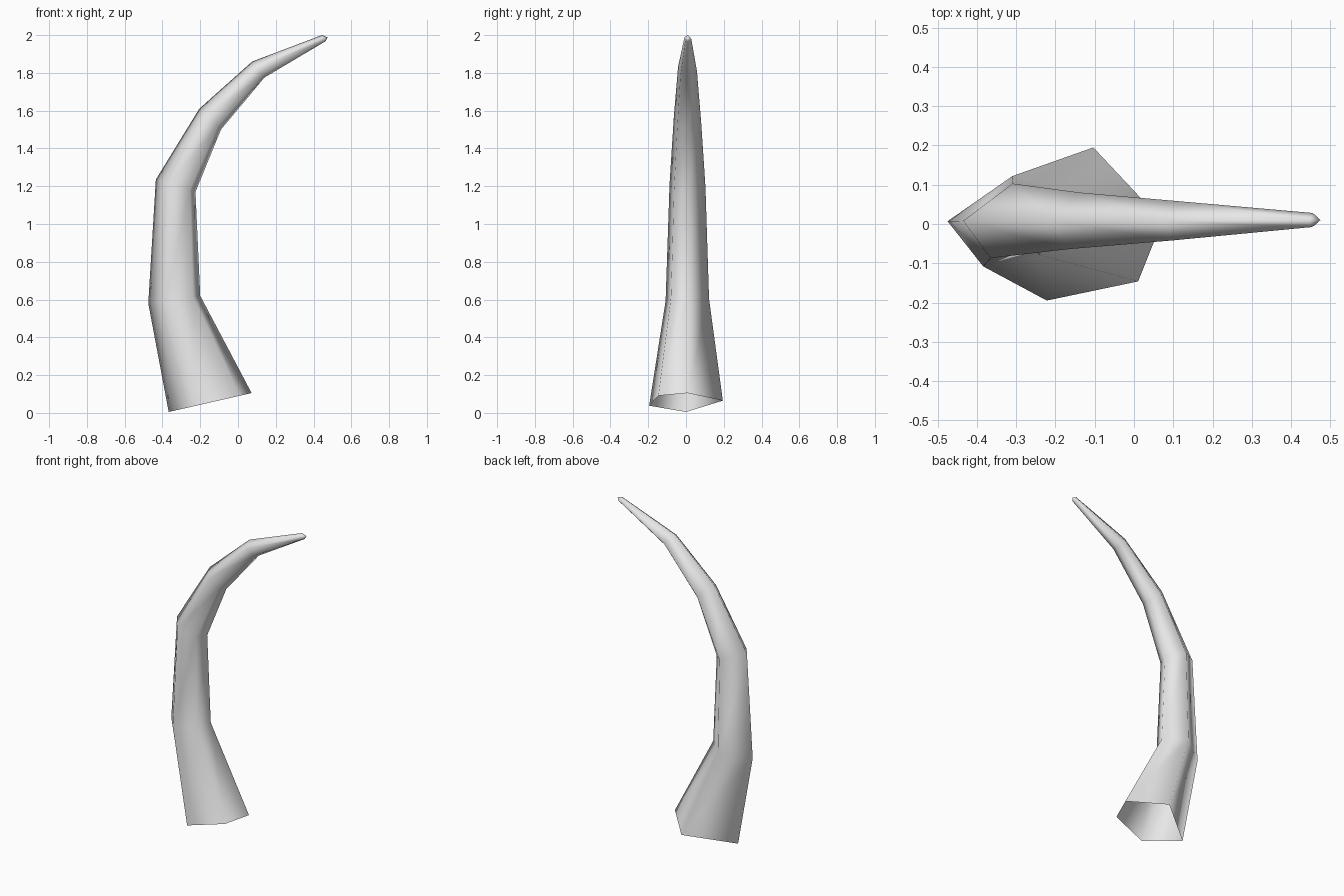
import bpy
import bmesh
from mathutils import Vector

cube = bpy.data.objects.get("Cube")
if cube:
    bpy.data.objects.remove(cube, do_unlink=True)

# One plain material
grey = bpy.data.materials.new("horn_grey")
grey.use_nodes = True
colour = (0.8, 0.8, 0.8, 1.0)
grey.diffuse_color = colour
grey.node_tree.nodes["Principled BSDF"].inputs["Base Color"].default_value = colour

# Five-sided section: (fraction from outer to inner curve, fraction of half width)
SECTION = [(0, 0), (0.33, -1), (0.86, -0.75), (1, 0.04), (0.6, 1)]

# Rings up the horn: outer (x, z), inner (x, z), half width, centre y
RINGS = [
    ((-0.367, 0.005), (0.072, 0.105), 0.195, 0.0),
    ((-0.475, 0.58), (-0.2, 0.62), 0.115, 0.007),
    ((-0.435, 1.235), (-0.225, 1.17), 0.095, 0.008),
    ((-0.205, 1.61), (-0.09, 1.5), 0.072, 0.008),
    ((0.075, 1.86), (0.14, 1.775), 0.05, 0.008),
    ((0.445, 2.0), (0.463, 1.967), 0.018, 0.01),
]
TIP = Vector((0.475, 0.01, 1.988))


def add_ring(bm, outer, inner, width, centre):
    a = Vector((outer[0], centre, outer[1]))
    b = Vector((inner[0], centre, inner[1]))
    return [bm.verts.new(a.lerp(b, t) + Vector((0, w * width, 0)))
            for t, w in SECTION]


# Curved horn, open at the base and closed by a small point
bm = bmesh.new()
rings = [add_ring(bm, *ring) for ring in RINGS]
sides = len(SECTION)
for low, high in zip(rings, rings[1:]):
    for i in range(sides):
        j = (i + 1) % sides
        bm.faces.new((low[i], low[j], high[j], high[i]))
tip = bm.verts.new(TIP)
for i in range(sides):
    bm.faces.new((rings[-1][i], rings[-1][(i + 1) % sides], tip))
for face in bm.faces:
    face.smooth = True

mesh = bpy.data.meshes.new("horn")
bm.to_mesh(mesh)
bm.free()
mesh.materials.append(grey)
horn = bpy.data.objects.new("horn", mesh)
bpy.context.collection.objects.link(horn)
